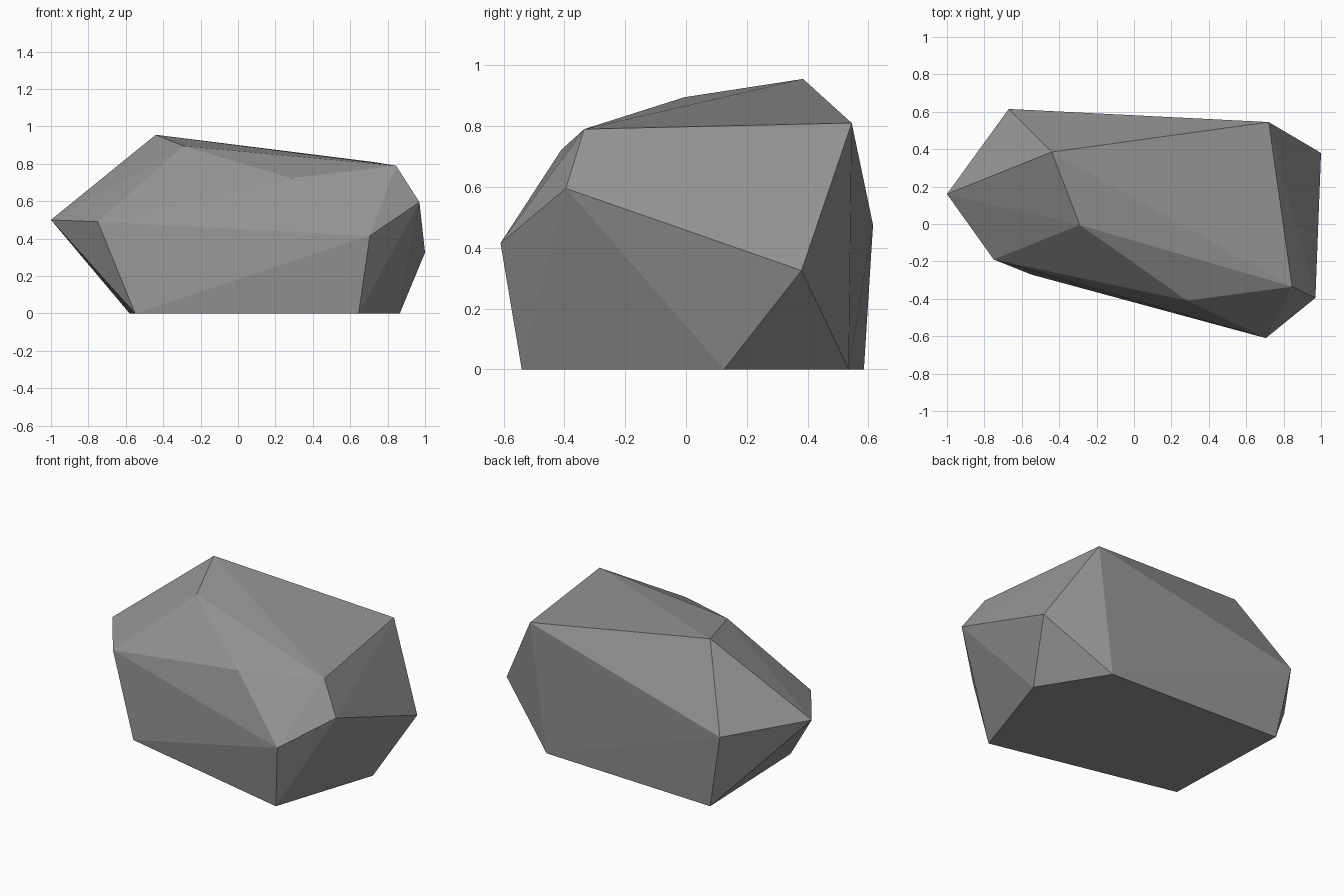
import bpy
import bmesh

if "Cube" in bpy.data.objects:
    bpy.data.objects.remove(bpy.data.objects["Cube"], do_unlink=True)

# Stone colour
stone = bpy.data.materials.new("stone_grey")
stone.use_nodes = True
grey = (0.3, 0.3, 0.3, 1)
stone.diffuse_color = grey
shader = next(n for n in stone.node_tree.nodes if n.type == "BSDF_PRINCIPLED")
shader.inputs["Base Color"].default_value = grey
shader.inputs["Roughness"].default_value = 0.9

# Flat base outline
base = [(0.645, -0.54), (0.865, 0.125), (0.61, 0.535), (-0.58, 0.585), (-0.55, -0.27)]

# Widest ring of corners
girdle = [(0.705, -0.61, 0.415), (0.97, -0.395, 0.595), (1, 0.38, 0.325),
          (-0.67, 0.615, 0.475), (-1, 0.16, 0.5), (-0.75, -0.19, 0.49)]

# Upper ridge corners
crown = [(0.845, -0.335, 0.79), (0.72, 0.545, 0.81), (-0.44, 0.385, 0.955),
         (-0.29, -0.005, 0.895), (0.285, -0.41, 0.722)]

# Rock body: faceted shell wrapped around the corners
bm = bmesh.new()
for corner in [(x, y, 0) for x, y in base] + girdle + crown:
    bm.verts.new(corner)
bmesh.ops.convex_hull(bm, input=bm.verts[:])
bmesh.ops.recalc_face_normals(bm, faces=bm.faces[:])
mesh = bpy.data.meshes.new("rock")
bm.to_mesh(mesh)
bm.free()
mesh.materials.append(stone)
rock = bpy.data.objects.new("rock", mesh)
bpy.context.collection.objects.link(rock)
